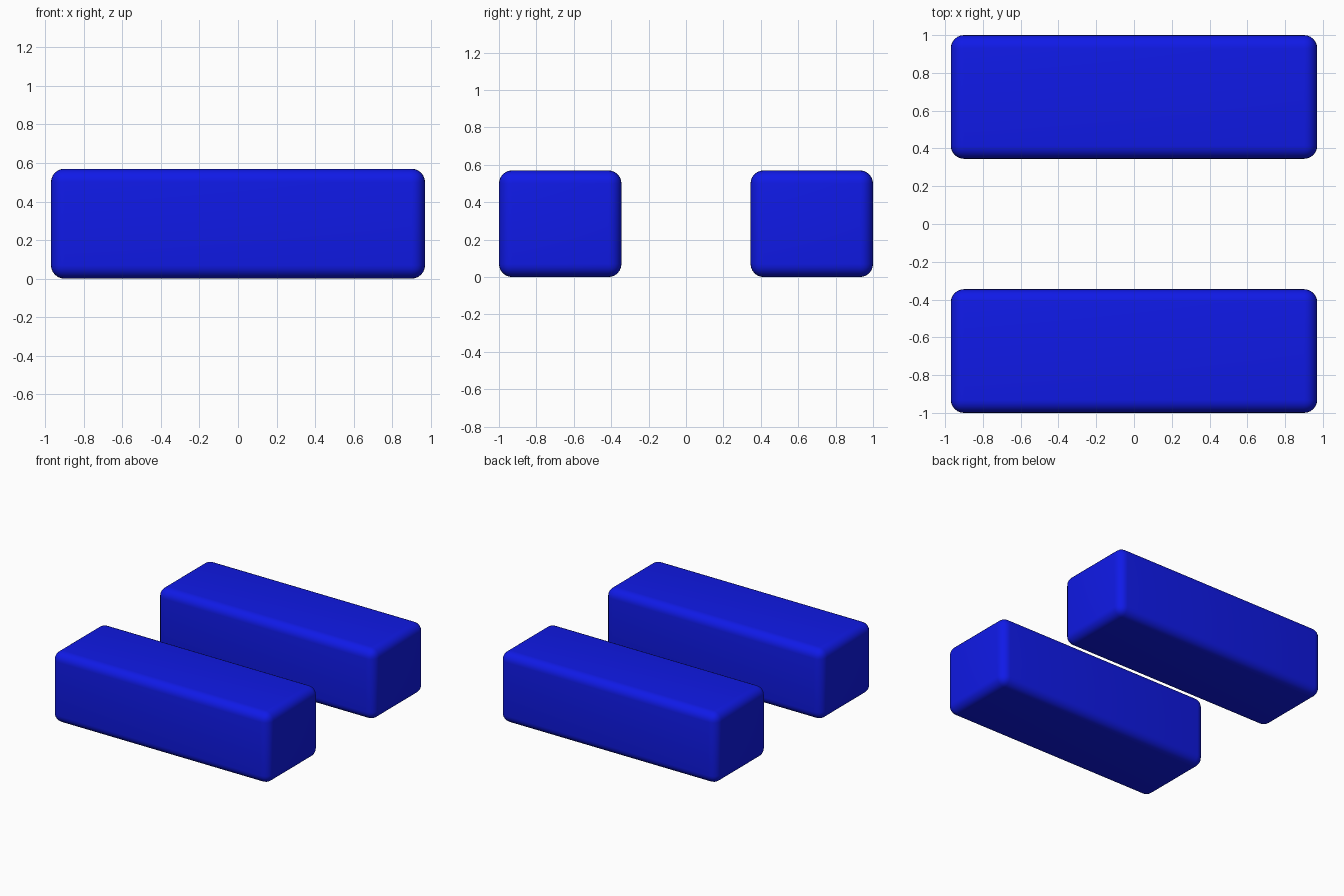
import bpy

if "Cube" in bpy.data.objects:
    bpy.data.objects.remove(bpy.data.objects["Cube"])

blue = bpy.data.materials.new("blue")
blue.diffuse_color = (0.005, 0.01, 0.8, 1)
blue.use_nodes = True
blue.node_tree.nodes["Principled BSDF"].inputs["Base Color"].default_value = blue.diffuse_color

LENGTH, DEPTH, HEIGHT, RADIUS = 1.94, 0.655, 0.57, 0.07


def rounded_block(name, y):
    bpy.ops.mesh.primitive_cube_add(size=1, location=(0, y, HEIGHT / 2))
    block = bpy.context.object
    block.name = name
    block.scale = (LENGTH, DEPTH, HEIGHT)
    bpy.ops.object.transform_apply(location=False, rotation=False, scale=True)
    # Rounded edges and corners
    bevel = block.modifiers.new("rounding", 'BEVEL')
    bevel.width = RADIUS
    bevel.segments = 6
    bpy.ops.object.modifier_apply(modifier=bevel.name)
    bpy.ops.object.shade_smooth_by_angle()
    block.data.materials.append(blue)


# Two parallel blocks, mirrored front to back
for name, side in (("front_block", -1), ("back_block", 1)):
    rounded_block(name, side * (1 - DEPTH / 2))
